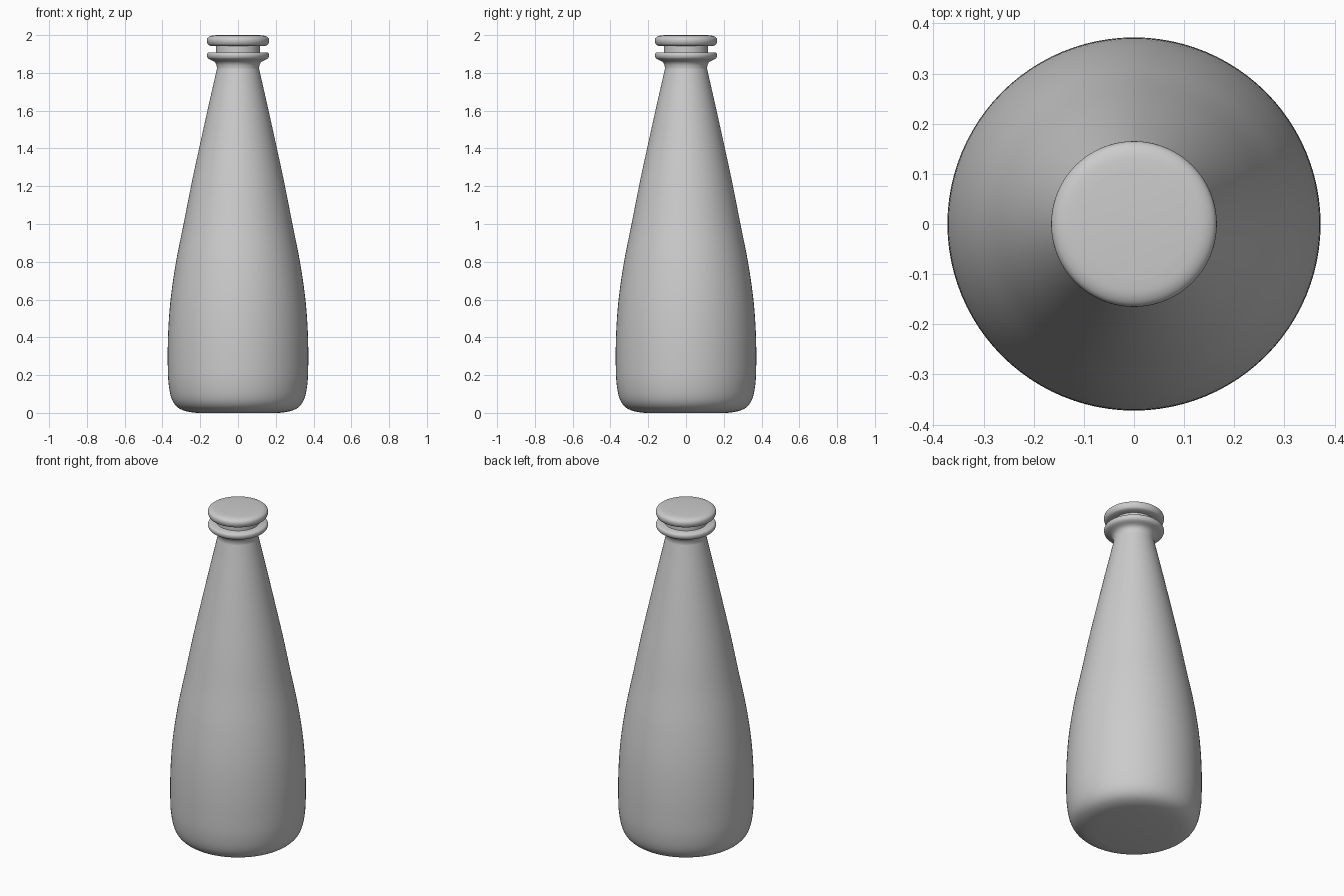
import bpy, bmesh
from math import pi
from mathutils import Vector

cube = bpy.data.objects.get("Cube")
if cube:
    bpy.data.objects.remove(cube, do_unlink=True)

grey = bpy.data.materials.new("plain grey")
grey.use_nodes = True
color = (0.6, 0.6, 0.6, 1)
grey.diffuse_color = color
grey.node_tree.nodes["Principled BSDF"].inputs["Base Color"].default_value = color


def smooth_path(points, steps=5):
    """Catmull-Rom curve through (radius, height) points."""
    pts = [Vector(p) for p in points]
    pts = [pts[0]] + pts + [pts[-1]]
    out = []
    for a, b, c, d in zip(pts, pts[1:], pts[2:], pts[3:]):
        for i in range(steps):
            t = i / steps
            out.append(b + (c - a) * t / 2 + (a * 2 - b * 5 + c * 4 - d) * t**2 / 2
                       + (b * 3 - a - c * 3 + d) * t**3 / 2)
    return out + [pts[-1]]


def lathe(name, path, sides=96):
    """Revolve a profile that starts and ends on the z axis."""
    bm = bmesh.new()
    verts = [bm.verts.new((r, 0, z)) for r, z in path]
    edges = [bm.edges.new(pair) for pair in zip(verts, verts[1:])]
    bmesh.ops.spin(bm, geom=verts + edges, cent=(0, 0, 0), axis=(0, 0, 1),
                   angle=2 * pi, steps=sides)
    bmesh.ops.remove_doubles(bm, verts=bm.verts, dist=0.0002)
    bmesh.ops.recalc_face_normals(bm, faces=bm.faces)
    mesh = bpy.data.meshes.new(name)
    bm.to_mesh(mesh)
    bm.free()
    mesh.materials.append(grey)
    obj = bpy.data.objects.new(name, mesh)
    bpy.context.collection.objects.link(obj)
    bpy.ops.object.select_all(action='DESELECT')
    obj.select_set(True)
    bpy.context.view_layer.objects.active = obj
    bpy.ops.object.shade_smooth_by_angle(angle=pi / 4)


# Bottle: rounded base, tapering wall, flared lip
wall = smooth_path([(0.22, 0), (0.28, 0.01), (0.325, 0.034), (0.353, 0.08), (0.368, 0.16),
                    (0.372, 0.26), (0.37, 0.42), (0.357, 0.6), (0.328, 0.8),
                    (0.288, 1.0), (0.249, 1.2), (0.206, 1.4), (0.162, 1.6),
                    (0.119, 1.79), (0.112, 1.83), (0.123, 1.857), (0.155, 1.874),
                    (0.164, 1.888), (0.163, 1.902), (0.155, 1.909)])
lathe("bottle", [(0, 0)] + wall + [(0.1, 1.909), (0.1, 1.75), (0, 1.75)])

# Stopper: stem seated in the mouth and a rounded cap
cap_edge = smooth_path([(0.14, 1.942), (0.157, 1.949), (0.165, 1.967),
                        (0.161, 1.985), (0.142, 1.996), (0.11, 2.0)])
lathe("stopper", [(0, 1.76), (0.095, 1.76), (0.095, 1.905), (0.117, 1.905),
                  (0.117, 1.942)] + cap_edge + [(0, 2.0)])
